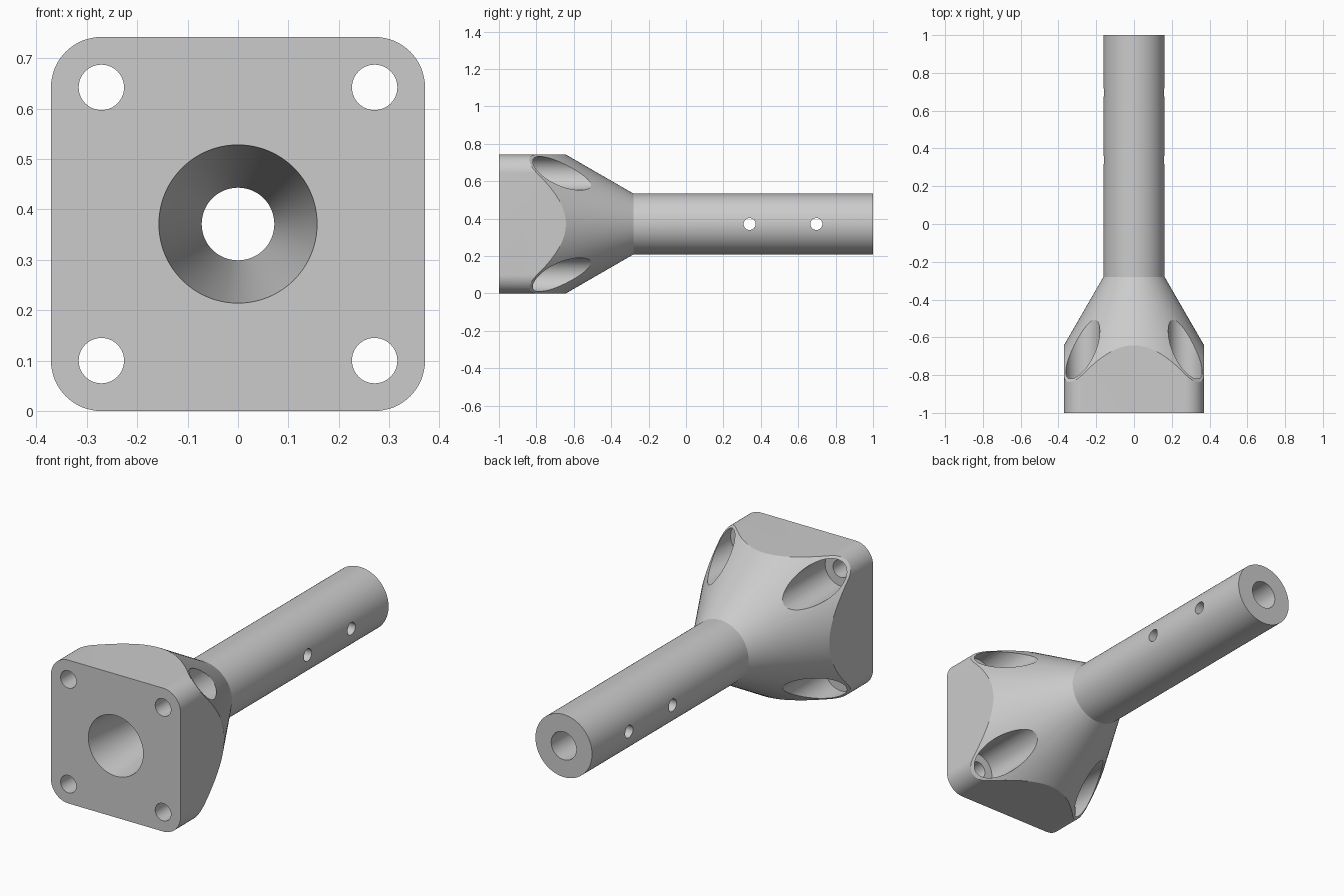
import bpy
import bmesh
import math
from mathutils import Matrix

if "Cube" in bpy.data.objects:
    bpy.data.objects.remove(bpy.data.objects["Cube"], do_unlink=True)

MID = 0.371      # half width of the square flange, and height of the axis
BOLT = 0.271     # bolt offset from the axis, also the corner arc centre
SHAFT = 0.162
BORE = 0.072
NECK = -0.28     # where the cone meets the shaft

grey = bpy.data.materials.new("plain grey")
grey.use_nodes = True
grey.diffuse_color = (0.6, 0.6, 0.6, 1)
grey.node_tree.nodes["Principled BSDF"].inputs["Base Color"].default_value = (0.6, 0.6, 0.6, 1)


def finish(name, bm):
    bmesh.ops.recalc_face_normals(bm, faces=bm.faces[:])
    mesh = bpy.data.meshes.new(name)
    bm.to_mesh(mesh)
    bm.free()
    mesh.materials.append(grey)
    obj = bpy.data.objects.new(name, mesh)
    bpy.context.collection.objects.link(obj)
    return obj


def turned(name, profile, x=0, z=MID, segments=96, along_x=False):
    """Solid of revolution from (position, radius) rings, along y or x."""
    bm = bmesh.new()
    rings = []
    for p, r in profile:
        ring = []
        for i in range(segments):
            a = math.tau * i / segments
            u, v = r * math.cos(a), r * math.sin(a)
            ring.append(bm.verts.new((x + u, p, z + v)))
        rings.append(ring)
    for a, b in zip(rings, rings[1:]):
        for i in range(segments):
            j = (i + 1) % segments
            bm.faces.new((a[i], a[j], b[j], b[i]))
    bm.faces.new(rings[0])
    bm.faces.new(rings[-1])
    if along_x:
        bm.transform(Matrix.Rotation(math.pi / 2, 4, "Z"))
    return finish(name, bm)


def combine(target, tool, operation):
    mod = target.modifiers.new(operation.lower(), "BOOLEAN")
    mod.operation = operation
    mod.solver = "EXACT"
    mod.object = tool
    bpy.ops.object.select_all(action="DESELECT")
    bpy.context.view_layer.objects.active = target
    target.select_set(True)
    bpy.ops.object.modifier_apply(modifier=mod.name)
    bpy.data.objects.remove(tool, do_unlink=True)


# Square block with rounded long corners
bm = bmesh.new()
bmesh.ops.create_cube(bm, size=1)
bm.transform(Matrix.Translation((0, 0.1, MID)) @ Matrix.Diagonal((2 * MID, 2.2, 2 * MID, 1)))
long_edges = [e for e in bm.edges if abs(e.verts[0].co.y - e.verts[1].co.y) > 1]
bmesh.ops.bevel(bm, geom=long_edges, offset=MID - BOLT, segments=16, profile=0.5, affect="EDGES")
body = finish("flanged_tube", bm)

# Turn the block down to a cone and shaft
cone_front = SHAFT + (NECK + 1.1) * math.tan(math.radians(30))
combine(body, turned("turning_envelope", [(-1.1, cone_front), (NECK, SHAFT), (1, SHAFT)]), "INTERSECT")

# Tapered mouth leading into the straight bore
mouth = 0.157 + 0.1 * (0.157 - BORE) / (NECK + 1)
combine(body, turned("bore", [(-1.1, mouth), (NECK, BORE), (1.1, BORE)]), "DIFFERENCE")

# Bolt holes with counterbores at the four corners
for sx in (-1, 1):
    for sz in (-1, 1):
        steps = [(-1.1, 0.045), (-0.88, 0.045), (-0.88, 0.09), (0.2, 0.09)]
        combine(body, turned("bolt_hole", steps, sx * BOLT, MID + sz * BOLT, 64), "DIFFERENCE")

# Two cross pin holes through the shaft
for y in (0.34, 0.697):
    combine(body, turned("pin_hole", [(-0.3, 0.032), (0.3, 0.032)], y, MID, 40, True), "DIFFERENCE")

bpy.ops.object.select_all(action="DESELECT")
body.select_set(True)
bpy.context.view_layer.objects.active = body
bpy.ops.object.shade_smooth_by_angle(angle=math.radians(20))
